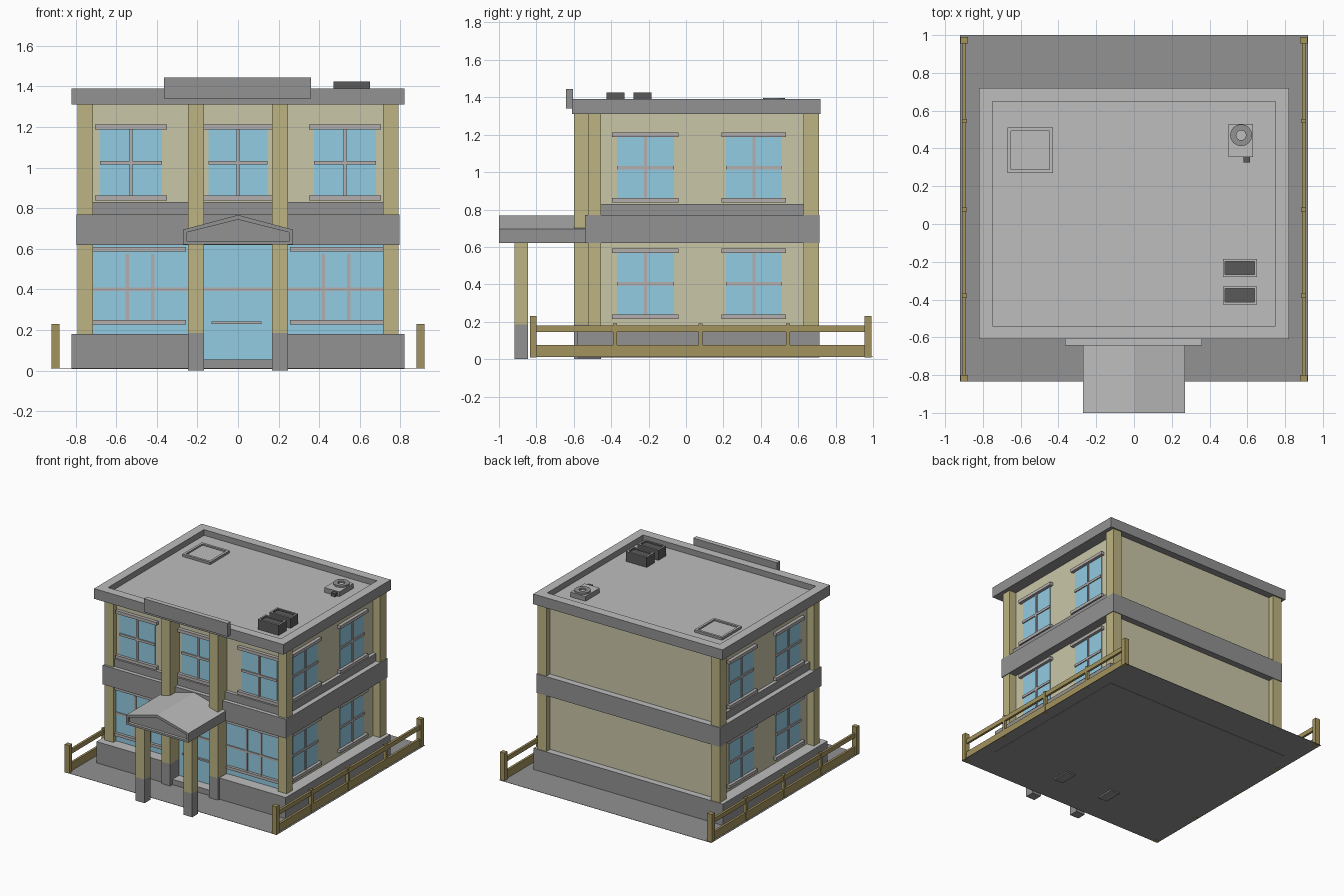
import bpy, bmesh, math
from mathutils import Vector

if "Cube" in bpy.data.objects:
    bpy.data.objects.remove(bpy.data.objects["Cube"])


def material(name, r, g, b):
    m = bpy.data.materials.new(name)
    m.diffuse_color = [((c / 255 + 0.055) / 1.055) ** 2.4 for c in (r, g, b)] + [1]
    m.use_nodes = True
    m.node_tree.nodes["Principled BSDF"].inputs["Base Color"].default_value = m.diffuse_color
    return m


DARK = material("dark grey stone", 146, 146, 146)
LIGHT = material("light grey stone", 189, 189, 189)
WALL = material("cream wall", 201, 198, 167)
COLUMN = material("tan column", 188, 180, 131)
FENCE = material("brown fence", 164, 147, 93)
GLASS = material("blue glass", 146, 204, 226)
FRAME = material("window frame grey", 180, 175, 174)
METAL = material("vent dark metal", 90, 90, 90)


def finish(name, bm, mat, top=None):
    """Make an object; upward faces take the top material."""
    bmesh.ops.recalc_face_normals(bm, faces=bm.faces)
    me = bpy.data.meshes.new(name)
    me.materials.append(mat)
    if top:
        me.materials.append(top)
        for f in bm.faces:
            if f.normal.z > 0.5:
                f.material_index = 1
    bm.to_mesh(me)
    bm.free()
    ob = bpy.data.objects.new(name, me)
    bpy.context.collection.objects.link(ob)
    return ob


def add_box(bm, x0, x1, y0, y1, z0, z1):
    vs = bmesh.ops.create_cube(bm, size=1)["verts"]
    for v in vs:
        v.co = Vector(((x0 + x1) / 2 + v.co.x * (x1 - x0),
                       (y0 + y1) / 2 + v.co.y * (y1 - y0),
                       (z0 + z1) / 2 + v.co.z * (z1 - z0)))


def boxes(name, items, mat, top=None):
    bm = bmesh.new()
    for it in items:
        add_box(bm, *it)
    return finish(name, bm, mat, top)


def sink(bm, face, margin, vec):
    """Inset a face, then push its middle in with straight walls."""
    bmesh.ops.inset_region(bm, faces=[face], thickness=margin)
    new = bmesh.ops.extrude_discrete_faces(bm, faces=[face])["faces"][0]
    # rebuild the walls between the rim and the lowered face
    rim = [e for e in bm.edges if len(e.link_faces) == 1]
    bmesh.ops.translate(bm, verts=new.verts, vec=vec)
    return new, rim


def sunk(name, box, margin, depth, mat, top, floor=None):
    """Box whose top is inset and pushed straight down."""
    bm = bmesh.new()
    add_box(bm, *box)
    bm.normal_update()
    f = max(bm.faces, key=lambda f: f.normal.z)
    sink(bm, f, margin, (0, 0, -depth))
    ob = finish(name, bm, mat, top)
    if floor:
        ob.data.materials.append(floor)
        for p in ob.data.polygons:
            if p.normal.z > 0.5 and abs(p.center.z - box[5] + depth) < 1e-4:
                p.material_index = 2
    return ob


WX, WY0, WY1 = 0.73, -0.485, 0.665          # wall planes


def on_wall(side, u0, u1, d, z0, z1):
    """Plate of depth d on the front, left or right wall."""
    if side == "front":
        return (u0, u1, WY0 - d, WY0 + 0.005, z0, z1)
    if side == "right":
        return (WX - 0.005, WX + d, u0, u1, z0, z1)
    return (-WX - d, -WX + 0.005, u0, u1, z0, z1)


def window(side, label, u0, u1, z0, z1):
    name = side + "_" + label
    c, m = (u0 + u1) / 2, (z0 + z1) / 2
    boxes(name + "_glass", [on_wall(side, u0, u1, 0.004, z0, z1)], GLASS)
    boxes(name + "_bars", [on_wall(side, c - 0.008, c + 0.008, 0.012, z0, z1),
                           on_wall(side, u0, u1, 0.012, m - 0.009, m + 0.009)], FRAME)
    boxes(name + "_ledges", [on_wall(side, u0 - 0.025, u1 + 0.025, 0.027, z, z + 0.024)
                             for z in (z0 - 0.022, z1)], FRAME)


# Ground and base
boxes("ground", [(-0.92, 0.92, -0.835, 1.0, 0.011, 0.013)], DARK)
boxes("base", [(-0.82, 0.82, -0.46, 0.715, 0.009, 0.18),
               (-0.82, -0.17, -0.58, -0.46, 0.009, 0.18),
               (0.17, 0.82, -0.58, -0.46, 0.009, 0.18)], DARK, LIGHT)
boxes("door_step", [(-0.17, 0.17, -0.57, -0.46, 0.012, 0.055)], DARK, LIGHT)

# Walls, floor band and thin strip above it
boxes("walls", [(-WX, WX, WY0, WY1, 0.05, 1.33)], WALL)
boxes("floor_band", [(-0.795, 0.795, -0.54, 0.715, 0.62, 0.77)], DARK, LIGHT)
boxes("band_strip", [(-0.755, 0.755, -0.51, 0.66, 0.765, 0.83)], DARK, LIGHT)

# Corner columns
boxes("corner_columns", [(min(s * 0.713, s * 0.79), max(s * 0.713, s * 0.79), y0, y1, 0.17, 1.32)
                         for s in (-1, 1) for y0, y1 in ((-0.525, -0.455), (0.628, 0.71))], COLUMN)

# Entrance columns with grey feet
for label, y0, y1, top in (("inner", -0.6, -0.455, 1.32), ("porch", -0.917, -0.845, 0.63)):
    xs = ((-0.245, -0.168), (0.168, 0.245))
    boxes(label + "_columns", [(a, b, y0, y1, 0.185, top) for a, b in xs], COLUMN)
    boxes(label + "_column_feet", [(a, b, y0, y1, 0.0, 0.185) for a, b in xs], DARK, LIGHT)

# Porch roof with recessed gable
bm = bmesh.new()
pts = [(-0.27, 0.622), (0.27, 0.622), (0.27, 0.695), (0, 0.767), (-0.27, 0.695)]
front = bm.faces.new([bm.verts.new((x, -1.0, z)) for x, z in pts])
ext = bmesh.ops.extrude_face_region(bm, geom=[front], use_keep_orig=True)
bmesh.ops.translate(bm, vec=(0, 0.46, 0),
                    verts=[g for g in ext["geom"] if isinstance(g, bmesh.types.BMVert)])
bmesh.ops.recalc_face_normals(bm, faces=bm.faces)
sink(bm, front, 0.023, (0, 0.02, 0))
finish("porch_roof", bm, DARK, LIGHT)

# Upper windows and side windows
for i, (a, b) in enumerate(((-0.68, -0.375), (-0.145, 0.145), (0.375, 0.68))):
    window("front", f"upper_window_{i}", a, b, 0.86, 1.188)
for side in ("left", "right"):
    for i, (a, b) in enumerate(((-0.37, -0.065), (0.215, 0.51))):
        window(side, f"lower_window_{i}", a, b, 0.237, 0.568)
        window(side, f"upper_window_{i}", a, b, 0.86, 1.188)

# Shop front: glass wall, bars, ledges and door
boxes("shop_glass", [on_wall("front", -0.72, 0.72, 0.005, 0.05, 0.62)], GLASS)
bars = [on_wall("front", -0.715, 0.715, 0.012, 0.393, 0.409),
        on_wall("front", -0.13, 0.115, 0.02, 0.23, 0.242)]
for s in (-1, 1):
    bars += [on_wall("front", s * x - 0.008, s * x + 0.008, 0.012, 0.25, 0.575) for x in (0.42, 0.545)]
    a, b = sorted((s * 0.255, s * 0.715))
    bars += [on_wall("front", a, b, 0.027, z, z + 0.022) for z in (0.228, 0.588)]
boxes("shop_bars", bars, FRAME)

# Roof with sunken top, and front sign board
sunk("roof", (-0.82, 0.82, -0.61, 0.72, 1.31, 1.39), 0.1, 0.045, DARK, LIGHT)
boxes("sign_board", [(-0.365, 0.36, -0.642, -0.605, 1.34, 1.445)], DARK, LIGHT)

# Roof hatch and vents
sunk("roof_hatch", (-0.67, -0.43, 0.27, 0.51, 1.34, 1.365), 0.025, 0.012, DARK, LIGHT)
for i, y in enumerate((-0.28, -0.425)):
    sunk(f"roof_vent_{i}", (0.47, 0.65, y, y + 0.095, 1.34, 1.425), 0.018, 0.012, METAL, LIGHT, METAL)

# Fan unit with ring and pipe
boxes("fan_unit", [(0.5, 0.63, 0.355, 0.53, 1.34, 1.383)], DARK, LIGHT)
bm = bmesh.new()
loops = [[bm.verts.new((0.567 + r * math.cos(t * math.tau / 16), 0.47 + r * math.sin(t * math.tau / 16), z))
          for t in range(16)] for r, z in ((0.058, 1.38), (0.058, 1.396), (0.026, 1.396), (0.026, 1.38))]
for k in range(4):
    A, B = loops[k], loops[(k + 1) % 4]
    for t in range(16):
        bm.faces.new((A[t], A[(t + 1) % 16], B[(t + 1) % 16], B[t]))
finish("fan_ring", bm, DARK)
boxes("fan_pipe", [(0.58, 0.615, 0.325, 0.355, 1.35, 1.375)], METAL)

# Side fences
for label, s in (("left", -1), ("right", 1)):
    parts = []
    for y in (-0.817, 0.973):
        parts.append((s * 0.898 - 0.02, s * 0.898 + 0.02, y - 0.018, y + 0.018, 0.01, 0.23))
    for y in (-0.38, 0.077, 0.545):
        parts.append((s * 0.898 - 0.013, s * 0.898 + 0.013, y - 0.011, y + 0.011, 0.01, 0.19))
    for z0, z1 in ((0.012, 0.075), (0.146, 0.18)):
        parts.append((s * 0.898 - 0.009, s * 0.898 + 0.009, -0.81, 0.97, z0, z1))
    boxes(label + "_fence", parts, FENCE)
